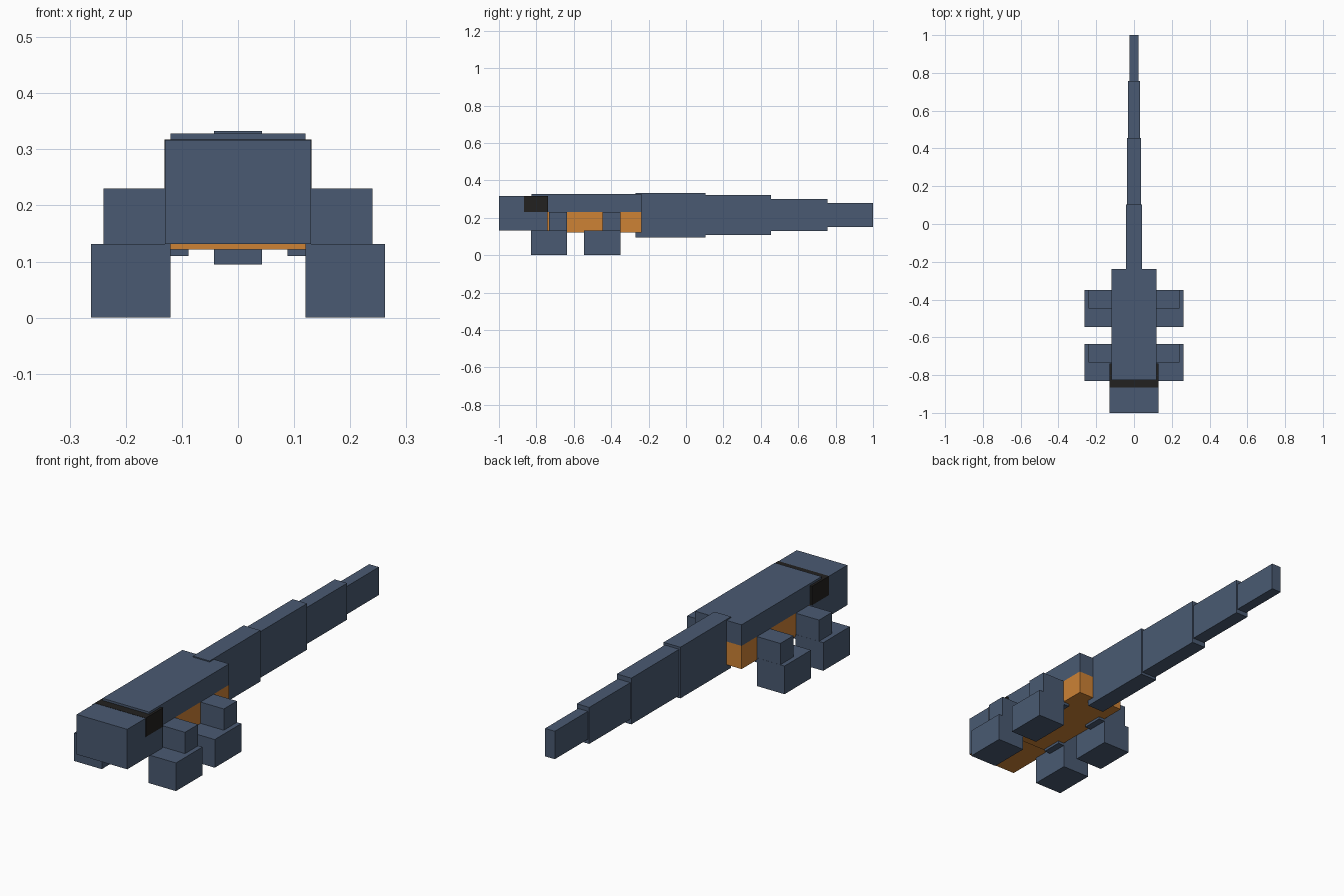
import bpy, bmesh

cube = bpy.data.objects.get("Cube")
if cube:
    bpy.data.objects.remove(cube, do_unlink=True)


def material(name, rgb):
    m = bpy.data.materials.new(name)
    m.use_nodes = True
    col = (*rgb, 1.0)
    m.diffuse_color = col
    m.node_tree.nodes["Principled BSDF"].inputs["Base Color"].default_value = col
    return m


SLATE = material("slate blue", (0.068, 0.102, 0.168))
ORANGE = material("orange", (0.61, 0.223, 0.036))
BLACK = material("black", (0.016, 0.015, 0.014))


def box(name, xs, ys, zs, *mats):
    """Axis-aligned box spanning the given ranges."""
    bm = bmesh.new()
    bmesh.ops.create_cube(bm, size=1.0)
    for v in bm.verts:
        v.co = [r[0] if c < 0 else r[1] for c, r in zip(v.co, (xs, ys, zs))]
    bm.normal_update()
    mesh = bpy.data.meshes.new(name)
    bm.to_mesh(mesh)
    bm.free()
    for m in mats:
        mesh.materials.append(m)
    ob = bpy.data.objects.new(name, mesh)
    bpy.context.scene.collection.objects.link(ob)
    return ob


# Head with an orange underside
head = box("head", (-0.13, 0.13), (-1.0, -0.74), (0.131, 0.317), SLATE, ORANGE)
for f in head.data.polygons:
    if f.normal.z < -0.5:
        f.material_index = 1

# Dark band across the back of the head
box("head_band", (-0.131, 0.131), (-0.865, -0.739), (0.23, 0.318), BLACK)

# Body
box("back", (-0.12, 0.12), (-0.825, -0.237), (0.23, 0.328), SLATE)
box("belly", (-0.12, 0.12), (-0.74, -0.237), (0.122, 0.23), ORANGE)

# Tail: half width, start, end, bottom, top
tail = [
    (0.043, -0.27, 0.103, 0.095, 0.333),
    (0.037, 0.103, 0.455, 0.107, 0.322),
    (0.032, 0.455, 0.757, 0.13, 0.30),
    (0.025, 0.757, 1.0, 0.15, 0.28),
]
for i, (w, y0, y1, z0, z1) in enumerate(tail, 1):
    box(f"tail_segment_{i}", (-w, w), (y0, y1), (z0, z1), SLATE)

# Legs: upper block set into the belly, wider foot reaching forward
for end, y in (("front", -0.635), ("rear", -0.35)):
    for side, s in (("left", 1), ("right", -1)):
        upper = sorted((s * 0.088, s * 0.24))
        foot = sorted((s * 0.12, s * 0.262))
        box(f"{end}_{side}_upper_leg", upper, (y - 0.097, y - 0.0005), (0.11, 0.23), SLATE)
        box(f"{end}_{side}_foot", foot, (y - 0.195, y), (0.0, 0.131), SLATE)
